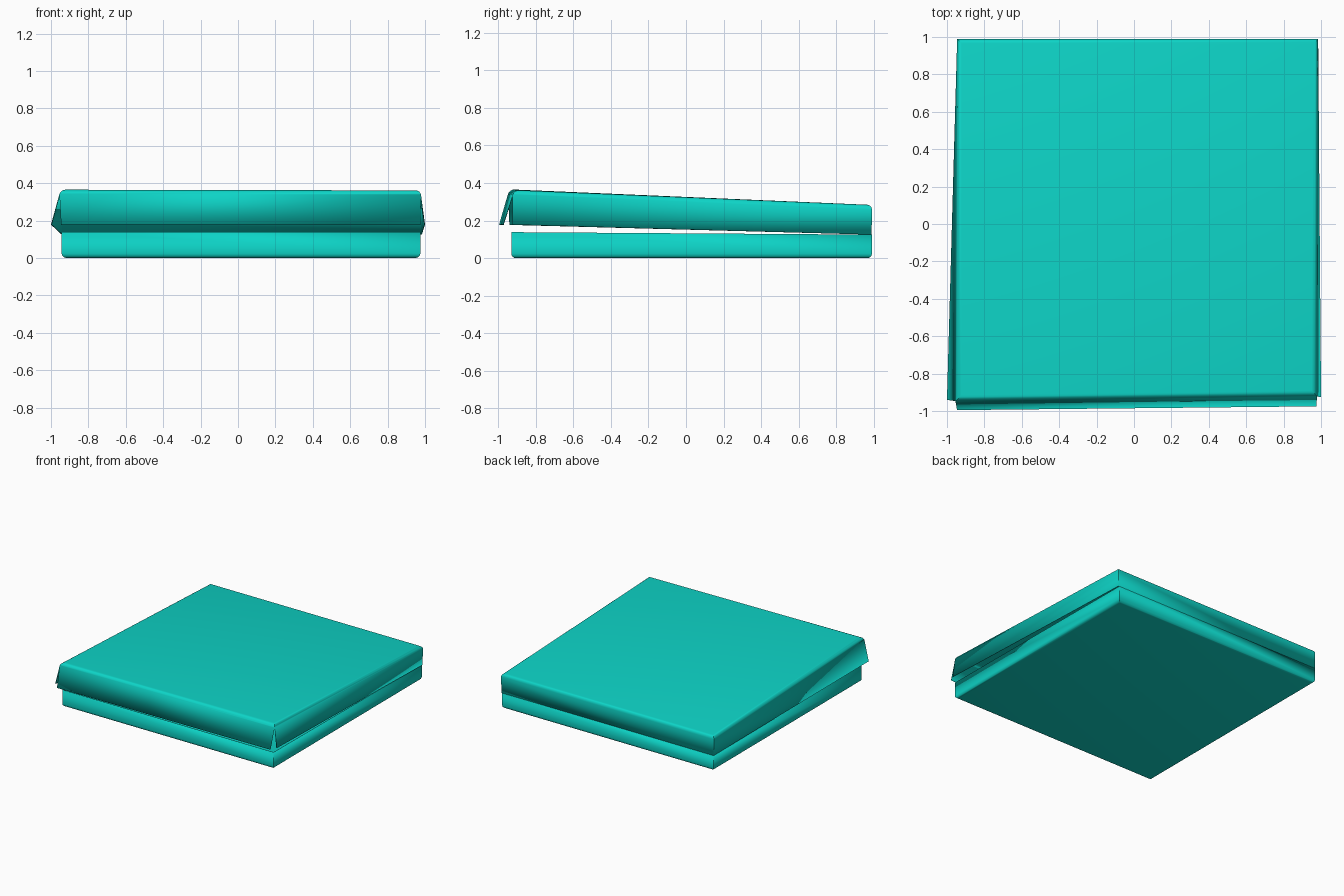
import bpy, bmesh, math

cube = bpy.data.objects.get("Cube")
if cube:
    bpy.data.objects.remove(cube)

teal = bpy.data.materials.new("teal_card")
teal.use_nodes = True
colour = (0.004, 0.66, 0.57, 1)
teal.diffuse_color = colour
teal.node_tree.nodes["Principled BSDF"].inputs["Base Color"].default_value = colour


def card(name, points, faces, folds, radius):
    """Folded sheet: named points, faces as point names, rounded fold edges."""
    bm = bmesh.new()
    v = {k: bm.verts.new(p) for k, p in points.items()}
    for f in faces:
        bm.faces.new([v[k] for k in f.split()])
    bmesh.ops.recalc_face_normals(bm, faces=bm.faces)
    edges = [bm.edges.get([v[k] for k in f.split()]) for f in folds]
    bmesh.ops.bevel(bm, geom=edges, offset=radius, segments=4, profile=0.5, affect='EDGES')
    mesh = bpy.data.meshes.new(name)
    bm.to_mesh(mesh)
    bm.free()
    obj = bpy.data.objects.new(name, mesh)
    bpy.context.collection.objects.link(obj)
    mesh.materials.append(teal)
    bpy.ops.object.select_all(action='DESELECT')
    obj.select_set(True)
    bpy.context.view_layer.objects.active = obj
    bpy.ops.object.shade_smooth_by_angle(angle=math.radians(35))
    solid = obj.modifiers.new("card_thickness", 'SOLIDIFY')
    solid.thickness = 0.005
    solid.offset = -1
    return obj


LEFT, RIGHT, FRONT, BACK = 0.975, -0.943, -0.93, 0.99

# Open tray: floor and four low walls
tray = {}
for sx, x in (("l", LEFT), ("r", RIGHT)):
    for sy, y, top in (("f", FRONT, 0.138), ("b", BACK, 0.125)):
        tray[sx + sy] = (x, y, 0)
        tray[sx + sy + "t"] = (x, y, top)
ring = ["lf", "rf", "rb", "lb"]
pairs = list(zip(ring, ring[1:] + ring[:1]))
card("tray", tray,
     ["lf rf rb lb"] + [f"{a} {b} {b}t {a}t" for a, b in pairs],
     [f"{a} {b}" for a, b in pairs], 0.025)

# Half-open lid: sloping top, back wall, splayed side flaps and a loose front flap
lid = {
    "lf": (LEFT, -0.915, 0.362), "rf": (RIGHT - 0.005, -0.94, 0.366),
    "lb": (LEFT + 0.01, BACK, 0.283), "rb": (RIGHT - 0.003, BACK, 0.283),
    "lbt": (LEFT + 0.008, BACK - 0.002, 0.125), "rbt": (RIGHT, BACK - 0.002, 0.125),
    "lside": (1.0, -0.925, 0.178), "rside": (-1.0, -0.94, 0.178),
    "lflap": (LEFT, -0.975, 0.178), "rflap": (RIGHT - 0.003, -0.995, 0.178),
}
card("lid", lid,
     ["lf rf rb lb", "lb rb rbt lbt", "lf rf rflap lflap",
      "lf lb lside", "lb lbt lside", "rf rb rside", "rb rbt rside"],
     ["lf rf", "lb rb", "lf lb", "rf rb"], 0.025)
